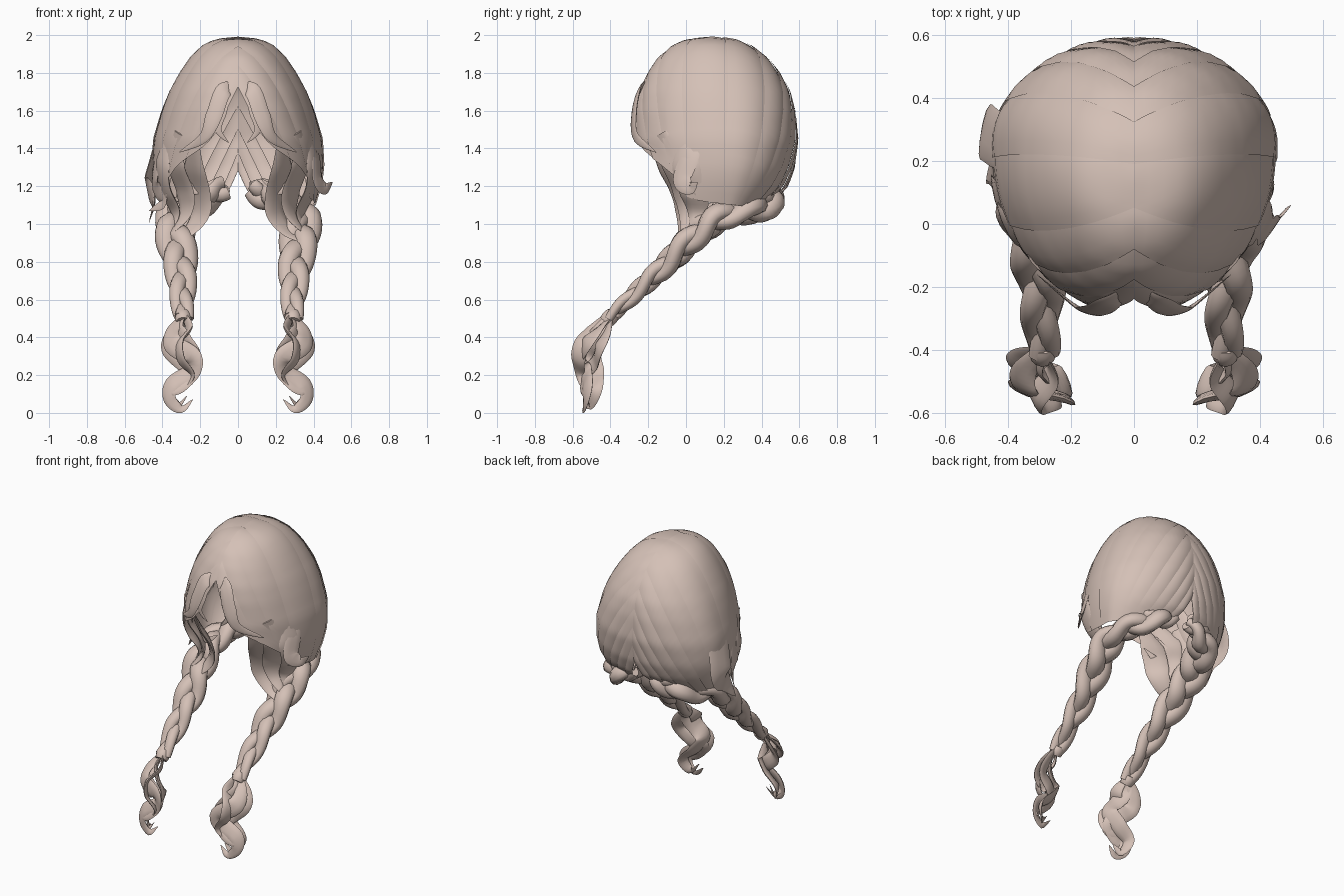
import bpy, bmesh, math
from mathutils import Vector as V

if "Cube" in bpy.data.objects:
    bpy.data.objects.remove(bpy.data.objects["Cube"])

hair = bpy.data.materials.new("pale_rose_hair")
hair.diffuse_color = (0.66, 0.53, 0.47, 1)
hair.use_nodes = True
hair.node_tree.nodes["Principled BSDF"].inputs["Base Color"].default_value = hair.diffuse_color


def lerp_table(rows, x):
    """Linear lookup in rows sorted by their first value."""
    for a, b in zip(rows, rows[1:]):
        if x <= b[0]:
            f = (x - a[0]) / (b[0] - a[0])
            return [p + (q - p) * f for p, q in zip(a[1:], b[1:])]
    return list(rows[-1][1:])


def make_object(name, bm, angle=50):
    bmesh.ops.recalc_face_normals(bm, faces=bm.faces)
    me = bpy.data.meshes.new(name)
    bm.to_mesh(me)
    bm.free()
    me.materials.append(hair)
    ob = bpy.data.objects.new(name, me)
    bpy.context.collection.objects.link(ob)
    bpy.ops.object.select_all(action='DESELECT')
    ob.select_set(True)
    bpy.context.view_layer.objects.active = ob
    bpy.ops.object.shade_smooth_by_angle(angle=math.radians(angle))
    return ob


def spline(pts, t):
    """Catmull-Rom point at t in 0..1."""
    p = [V(q) for q in pts]
    p = [2 * p[0] - p[1]] + p + [2 * p[-1] - p[-2]]
    u = min(max(t, 0), 1) * (len(p) - 3)
    i = min(int(u), len(p) - 4)
    f = u - i
    a, b, c, d = p[i:i + 4]
    return 0.5 * (2 * b + (c - a) * f + (2 * a - 5 * b + 4 * c - d) * f * f
                  + (3 * b - a - 3 * c + d) * f ** 3)


def sweep(name, path, width, thick, out, steps=24, sides=10):
    """Sweep a flat oval along path(t); width(t) scales it, out(p, t) faces outward."""
    bm = bmesh.new()
    rings = []
    for i in range(steps + 1):
        t = i / steps
        p = path(t)
        tan = (path(min(t + .01, 1)) - path(max(t - .01, 0))).normalized()
        n = out(p, t)
        n = (n - tan * n.dot(tan)).normalized()
        s = tan.cross(n)
        w = width(t)
        rings.append([bm.verts.new(p + s * w * math.cos(k * math.tau / sides)
                                   + n * w * thick * math.sin(k * math.tau / sides))
                      for k in range(sides)])
    for a, b in zip(rings, rings[1:]):
        for k in range(sides):
            bm.faces.new((a[k], a[k - 1], b[k - 1], b[k]))
    bm.faces.new(rings[0])
    bm.faces.new(rings[-1])
    return make_object(name, bm)


def lock(name, pts, w, thick=.2, out=None, steps=24):
    """Tapered lock of hair ending in a point."""
    sweep(name, lambda t: spline(pts, t),
          lambda t: w * min(1, .45 + 2.5 * t) * max(.04, min(1, 2.2 * (1 - t)) ** .7),
          thick, out or (lambda p, t: V((p.x, p.y - .2, .05))), steps)


# Head shape: height, half width, front y, middle y, back y
SHAPE = [(1.0, .36, -.24, .22, .36), (1.1, .41, -.26, .23, .46), (1.2, .44, -.27, .24, .535),
         (1.3, .455, -.28, .25, .57), (1.45, .445, -.285, .25, .59), (1.6, .40, -.27, .24, .575),
         (1.7, .36, -.245, .22, .55), (1.8, .305, -.2, .2, .495), (1.88, .25, -.145, .18, .43),
         (1.94, .19, -.075, .16, .35), (1.975, .12, 0, .15, .27), (1.99, .001, .14, .15, .16)]
# Hairline height by angle, 0 at the front, pi at the nape
HAIRLINE = [(0, 1.72), (.15, 1.62), (.27, 1.47), (.45, 1.4), (.75, 1.32), (.98, 1.24), (1.1, 1.14),
            (1.4, 1.11), (2.4, 1.08), (2.85, 1.1), (3.0, 1.15), (3.142, 1.27)]
MID = V((0, .15, 1.5))


def on_head(d):
    """Cast direction d from the middle of the head onto its surface."""
    lo, hi = 0, 1
    for _ in range(22):
        m = (lo + hi) / 2
        p = MID + d * m
        w, yf, yc, yb = lerp_table(SHAPE, max(p.z, 1.0))
        ry = (yb - yc) if p.y > yc else (yc - yf)
        if p.z < 1.99 and (p.x / w) ** 2 + ((p.y - yc) / ry) ** 2 < 1:
            lo = m
        else:
            hi = m
    return lo


def parting_dir(s):
    a = math.radians(150 - 178 * s)
    return V((0, math.cos(a), math.sin(a)))


def hairline_dir(s):
    phi = .25 + (2.98 - .25) * s ** .8
    z = lerp_table(HAIRLINE, phi)[0]
    w, yf, yc, yb = lerp_table(SHAPE, z)
    c = math.cos(phi)
    y = yc - c * ((yc - yf) if c > 0 else (yb - yc))
    return (V((w * math.sin(phi), y, z)) - MID).normalized()


# Scalp: overlapping, slightly bulged locks flowing from the parting to the hairline
LOCKS, ACROSS, ALONG = 11, 7, 24
for side, label in ((1, "right"), (-1, "left")):
    bm = bmesh.new()
    for i in range(LOCKS):
        grid = []
        for k in range(ACROSS + 1):
            f = k / ACROSS
            s = min(1, (i + f * 1.25) / LOCKS)
            a, b = parting_dir(s), hairline_dir(s)
            row = []
            for j in range(ALONG + 1):
                t = j / ALONG
                d = a.slerp(b, t)
                lift = .008 * (1 - (2 * f - 1) ** 2) * math.sin(math.pi * min(1, .1 + t)) - .008 * f
                p = MID + d * (on_head(d) + lift + .004)
                row.append(bm.verts.new((max(p.x, .0) * side, p.y, p.z)))
            grid.append(row)
        for r, q in zip(grid, grid[1:]):
            for j in range(ALONG):
                bm.faces.new((r[j], r[j + 1], q[j + 1], q[j]))
    make_object("scalp_" + label, bm)

BRAID = [(.07, .45, 1.19), (.17, .44, 1.14), (.27, .34, 1.1), (.33, .19, 1.05), (.33, .05, .94),
         (.305, -.1, .79), (.295, -.25, .65), (.29, -.41, .5)]
FACE_LOCKS = [
    ("bang_outer", [(.015, -.2, 1.74), (.08, -.25, 1.70), (.125, -.275, 1.58), (.18, -.265, 1.46),
                    (.31, -.16, 1.38)], .045),
    ("bang_inner", [(.01, -.18, 1.76), (.06, -.235, 1.70), (.085, -.26, 1.6), (.105, -.265, 1.5),
                    (.05, -.26, 1.43)], .028),
    ("temple_lock", [(.24, -.19, 1.47), (.23, -.1, 1.3), (.2, -.03, 1.17), (.2, .0, 1.05),
                     (.27, -.01, .95), (.36, -.05, .9)], .075),
    ("cheek_lock", [(.31, -.13, 1.48), (.33, -.06, 1.32), (.28, 0, 1.17), (.28, .01, 1.05),
                    (.35, -.02, .95)], .085),
    ("ear_lock", [(.37, -.02, 1.45), (.40, .0, 1.3), (.38, .04, 1.17), (.33, .06, 1.05),
                  (.38, .03, .93)], .08),
    ("wisp", [(.27, -.12, 1.4), (.31, -.04, 1.25), (.22, -.03, 1.18), (.12, -.05, 1.24)], .03)]
# Curled tail ribbons: path plus half width
TAILS = [
    ([(.29, -.40, .51), (.35, -.47, .43), (.34, -.53, .36), (.24, -.55, .29), (.25, -.53, .21),
      (.35, -.52, .15), (.36, -.53, .07), (.30, -.54, .02), (.24, -.53, .07)], .055),
    ([(.29, -.41, .51), (.31, -.45, .44), (.27, -.49, .37), (.22, -.5, .29), (.28, -.48, .2),
      (.36, -.48, .12), (.32, -.51, .04), (.27, -.53, .09)], .055),
    ([(.29, -.40, .51), (.35, -.42, .42), (.36, -.46, .34), (.29, -.48, .27), (.24, -.52, .22),
      (.3, -.54, .14), (.36, -.53, .1), (.33, -.51, .03)], .05),
    ([(.28, -.42, .51), (.26, -.48, .44), (.31, -.55, .37), (.30, -.57, .28), (.24, -.56, .2),
      (.28, -.55, .13)], .045)]


def mirrored(pts, side):
    return [(p[0] * side, p[1], p[2]) for p in pts]


for side, label in ((1, "right"), (-1, "left")):
    # Locks framing the face
    for name, pts, w in FACE_LOCKS:
        lock(f"{name}_{label}", mirrored(pts, side), w)

    # Three strand braid
    center = mirrored(BRAID, side)

    def braid_out(p, t):
        return V((.3 * side, .9, .2)).lerp(V((0, -.7, .7)), min(1, t * 1.4))

    def fade(t):
        return min(1, .6 + 2 * t) * (1 - .5 * max(0, t - .6) / .4)

    for n in range(3):
        def strand(t, n=n):
            c = spline(center, t)
            tan = (spline(center, min(t + .01, 1)) - spline(center, max(t - .01, 0))).normalized()
            o = braid_out(c, t)
            o = (o - tan * o.dot(tan)).normalized()
            a = math.tau * (t * 2.1 + n / 3)
            return c + fade(t) * (tan.cross(o) * .052 * math.sin(a) + o * .032 * math.sin(2 * a))
        sweep(f"braid_strand_{n + 1}_{label}", strand, lambda t: .06 * fade(t), .8,
              braid_out, steps=64)

    # Band at the end of the braid, then the curled tail
    band = mirrored([(.291, -.385, .525), (.29, -.425, .48)], side)
    sweep("braid_band_" + label, lambda t: V(band[0]).lerp(V(band[1]), t),
          lambda t: .038 + .006 * math.sin(math.pi * t), 1, lambda p, t: V((0, -.7, .7)), 6, 14)
    for n, (pts, w) in enumerate(TAILS):
        # Odd ribbons turn edge-on so the tail has depth
        lock(f"tail_curl_{n + 1}_{label}", mirrored(pts, side), w, .25,
             lambda p, t, s=side, n=n: V(((1.2 if n % 2 else .6) * s, -1 + .5 * (n % 2), .3)), 40)

# Flared locks at the sides
lock("flared_lock_left", [(-.37, .23, 1.62), (-.44, .27, 1.38), (-.475, .29, 1.22),
                          (-.445, .2, 1.12), (-.47, .13, 1.01)], .09, .14)
lock("flared_wisp_left", [(-.34, .0, 1.6), (-.41, .06, 1.38), (-.44, .1, 1.22),
                          (-.39, .06, 1.12), (-.47, .14, 1.07)], .06, .14)
lock("flared_lock_right", [(.35, .04, 1.52), (.41, .02, 1.36), (.42, -.02, 1.24),
                           (.46, .02, 1.19), (.50, .06, 1.22)], .055, .14)
